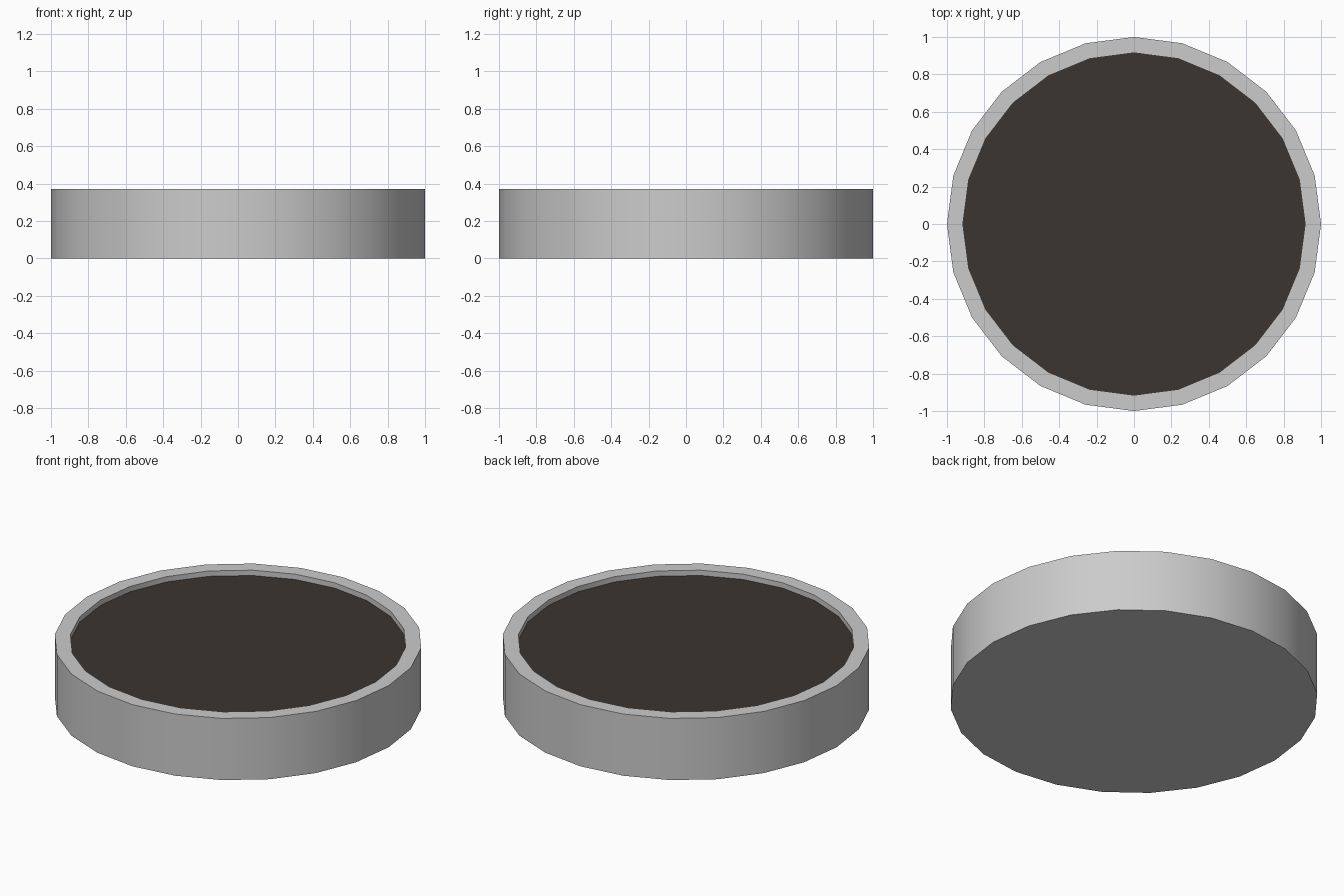
import bpy, bmesh
from math import cos, sin, tau, radians

if "Cube" in bpy.data.objects:
    bpy.data.objects.remove(bpy.data.objects["Cube"])

SIDES = 24
R_OUT, R_IN = 1.0, 0.915
HEIGHT, SOIL_Z = 0.37, 0.338


def ring(bm, r, z):
    return [bm.verts.new((r * cos(tau * i / SIDES), r * sin(tau * i / SIDES), z))
            for i in range(SIDES)]


def bridge(bm, a, b):
    for i in range(SIDES):
        j = (i + 1) % SIDES
        bm.faces.new((a[i], a[j], b[j], b[i]))


def finish(bm, name):
    mesh = bpy.data.meshes.new(name)
    bm.to_mesh(mesh)
    bm.free()
    obj = bpy.data.objects.new(name, mesh)
    bpy.context.collection.objects.link(obj)
    bpy.ops.object.select_all(action='DESELECT')
    obj.select_set(True)
    bpy.context.view_layer.objects.active = obj
    bpy.ops.object.shade_smooth_by_angle(angle=radians(30))
    return obj


# Round planter: base, outer wall, flat rim, inner lip
bm = bmesh.new()
rings = [ring(bm, r, z) for r, z in
         ((R_OUT, 0), (R_OUT, HEIGHT), (R_IN, HEIGHT), (R_IN, SOIL_Z))]
bm.faces.new(rings[0][::-1])
for a, b in zip(rings, rings[1:]):
    bridge(bm, a, b)
finish(bm, "planter")

# Dark soil filling, just below the rim
bm = bmesh.new()
bm.faces.new(ring(bm, R_IN, SOIL_Z))
soil = finish(bm, "soil")
mat = bpy.data.materials.new("soil_brown")
mat.diffuse_color = (0.045, 0.035, 0.029, 1)
mat.use_nodes = True
mat.node_tree.nodes["Principled BSDF"].inputs["Base Color"].default_value = mat.diffuse_color
soil.data.materials.append(mat)
